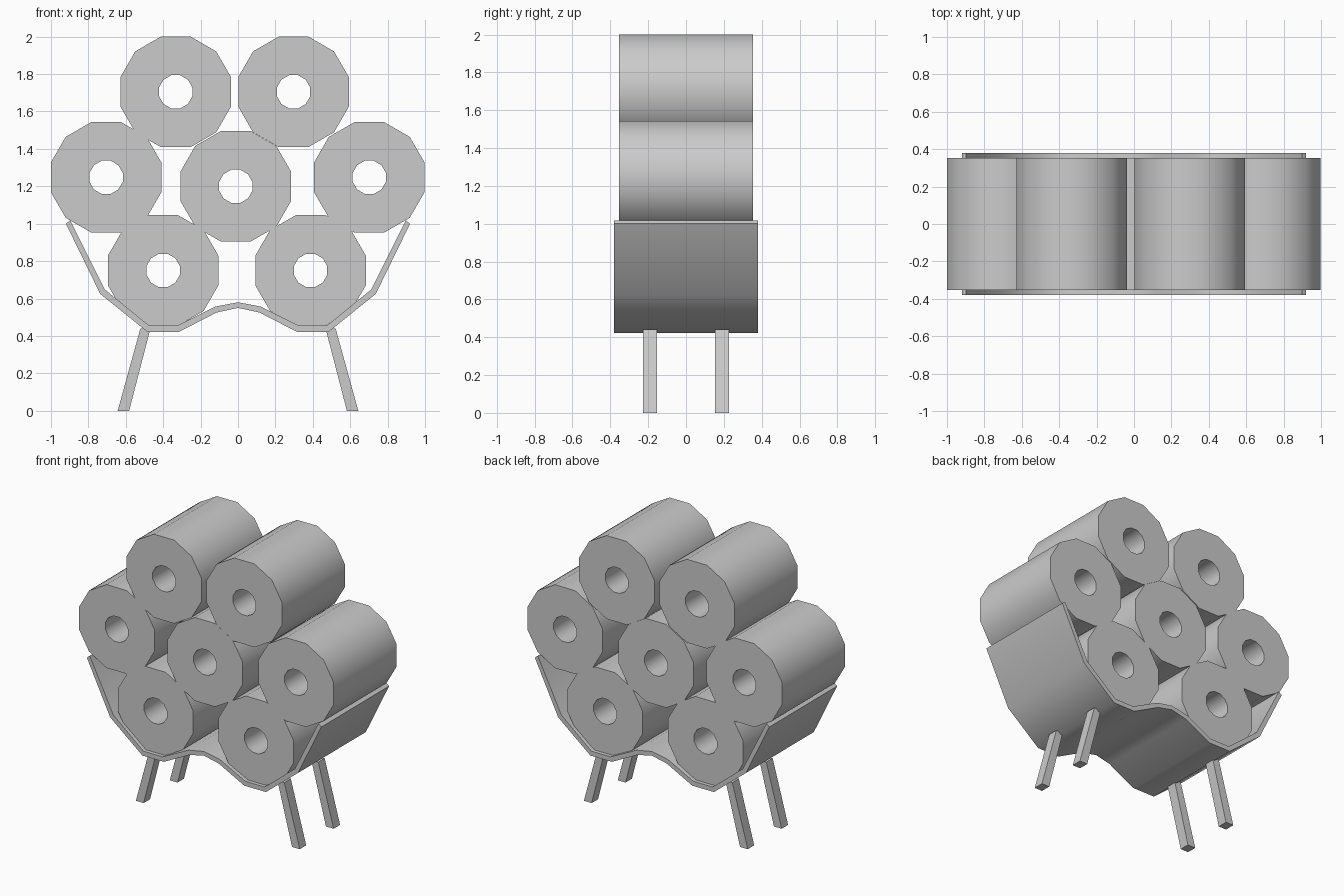
import bpy, bmesh, math

if "Cube" in bpy.data.objects:
    bpy.data.objects.remove(bpy.data.objects["Cube"])


def finish(bm, name, angle=None):
    bmesh.ops.recalc_face_normals(bm, faces=bm.faces)
    mesh = bpy.data.meshes.new(name)
    bm.to_mesh(mesh)
    bm.free()
    ob = bpy.data.objects.new(name, mesh)
    bpy.context.collection.objects.link(ob)
    if angle:
        bpy.ops.object.select_all(action='DESELECT')
        ob.select_set(True)
        bpy.context.view_layer.objects.active = ob
        bpy.ops.object.shade_smooth_by_angle(angle=math.radians(angle))
    return ob


def band(name, inner, outer, half, closed, angle):
    """Extrude the strip between two xz outlines along y."""
    bm = bmesh.new()
    rows = [[bm.verts.new((x, y, z)) for x, z in line]
            for line, y in ((inner, -half), (outer, -half), (outer, half), (inner, half))]
    n = len(inner)
    for r in range(4):
        a, b = rows[r], rows[(r + 1) % 4]
        for i in range(n if closed else n - 1):
            j = (i + 1) % n
            bm.faces.new((a[i], a[j], b[j], b[i]))
    if not closed:
        for i in (0, n - 1):
            bm.faces.new([row[i] for row in rows])
    return finish(bm, name, angle)


def ring(cx, cz, radius, sides=12):
    return [(cx + radius * math.cos(math.tau * (i + 0.5) / sides),
             cz + radius * math.sin(math.tau * (i + 0.5) / sides)) for i in range(sides)]


# Stacked hollow rolls
centres = [(-0.333, 1.705), (0.297, 1.705), (-0.705, 1.248), (0.702, 1.248),
           (-0.012, 1.2), (-0.4, 0.75), (0.388, 0.75)]
for k, (x, z) in enumerate(centres):
    band(f"roll_{k + 1}", ring(x, z, 0.092), ring(x, z, 0.306), 0.353, True, 40)

# Curved tray, mirrored about x = 0
lower = [(-0.92, 1.0), (-0.737, 0.625), (-0.485, 0.422), (-0.315, 0.422), (-0.115, 0.525), (0, 0.55)]
upper = [(-0.897, 1.018), (-0.712, 0.648), (-0.475, 0.455), (-0.325, 0.455), (-0.122, 0.557), (0, 0.58)]
mirror = lambda pts: pts + [(-x, z) for x, z in reversed(pts[:-1])]
band("tray", mirror(upper), mirror(lower), 0.38, False, 40)

# Four splayed legs
for sx, side in ((-1, "left"), (1, "right")):
    for sy, end in ((-1, "front"), (1, "back")):
        bm = bmesh.new()
        prof = [(0.582, 0), (0.643, 0), (0.522, 0.44), (0.468, 0.44)]
        a, b = [[bm.verts.new((sx * x, sy * 0.19 + d, z)) for x, z in prof]
                for d in (-0.036, 0.036)]
        bm.faces.new(a)
        bm.faces.new(b)
        for i in range(4):
            j = (i + 1) % 4
            bm.faces.new((a[i], a[j], b[j], b[i]))
        finish(bm, f"{end}_{side}_leg")
